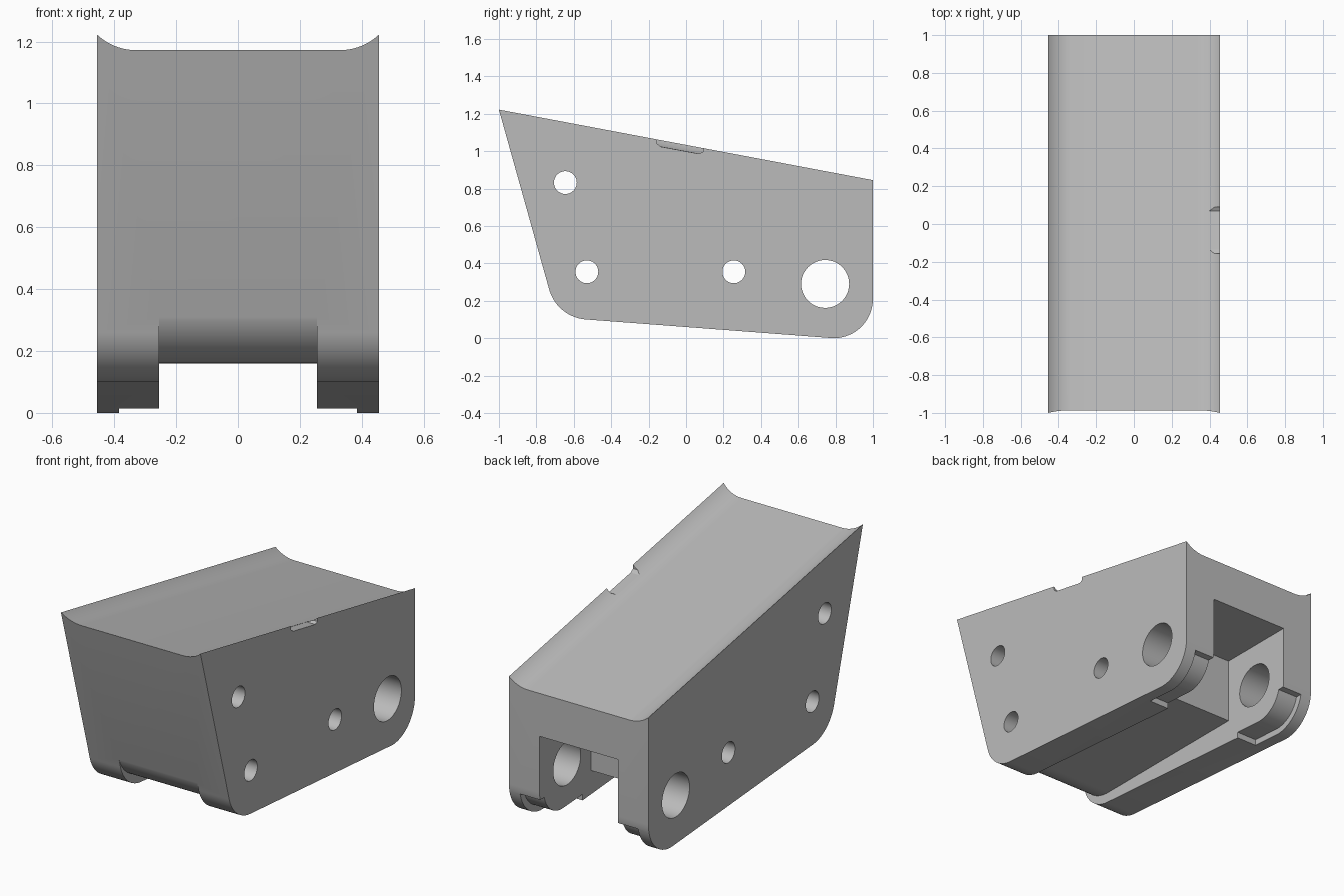
import bpy, bmesh
from math import sin, cos, radians
from mathutils import Vector

cube = bpy.data.objects.get("Cube")
if cube:
    bpy.data.objects.remove(cube, do_unlink=True)

HALF_W = 0.455      # half width of the block
SLOT_W = 0.255      # half width of the underside slot
SLOPE = -0.1885     # fall of the top towards the back


def arc(cx, cy, r, a0, a1, n=16):
    """Points on an arc, angles in degrees."""
    angles = [radians(a0 + (a1 - a0) * i / n) for i in range(n + 1)]
    return [(cx + r * cos(a), cy + r * sin(a)) for a in angles]


def fillet(before, corner, after, r, n=16):
    """Points that round a corner with an arc tangent to both sides."""
    c = Vector(corner)
    u = (Vector(before) - c).normalized()
    v = (Vector(after) - c).normalized()
    half = u.angle(v) / 2
    centre = c + (u + v).normalized() * (r / sin(half))
    reach = r * cos(half) / sin(half)
    start, end = c + u * reach - centre, c + v * reach - centre
    return [tuple(centre + start.lerp(end, i / n).normalized() * r)
            for i in range(n + 1)]


def prism(name, ring_a, ring_b):
    """Solid between two matching rings of points."""
    bm = bmesh.new()
    a = [bm.verts.new(p) for p in ring_a]
    b = [bm.verts.new(p) for p in ring_b]
    bm.faces.new(a)
    bm.faces.new(b[::-1])
    for i in range(len(a)):
        j = (i + 1) % len(a)
        bm.faces.new((a[j], a[i], b[i], b[j]))
    bmesh.ops.recalc_face_normals(bm, faces=bm.faces)
    mesh = bpy.data.meshes.new(name)
    bm.to_mesh(mesh)
    bm.free()
    obj = bpy.data.objects.new(name, mesh)
    bpy.context.scene.collection.objects.link(obj)
    return obj


def across(name, profile, x0, x1):
    """Extrude a side profile of (y, z) points along x."""
    return prism(name, [(x0, y, z) for y, z in profile],
                 [(x1, y, z) for y, z in profile])


def cut(body, cutter):
    """Subtract a cutter and discard it."""
    cutter.hide_render = True
    mod = body.modifiers.new(cutter.name, 'BOOLEAN')
    mod.operation = 'DIFFERENCE'
    mod.solver = 'EXACT'
    mod.object = cutter
    bpy.context.view_layer.objects.active = body
    bpy.ops.object.modifier_apply(modifier=mod.name)
    bpy.data.objects.remove(cutter, do_unlink=True)


# Main block: side profile, left tall so the top can be carved
top_front, top_back = (-1.028, 1.322), (1, 0.95)
low_front, low_back = (-0.69, 0.112), (0.79, 0)
profile = [top_front]
profile += fillet(top_front, low_front, low_back, 0.22)
profile += arc(0.79, 0.21, 0.21, -90, 0)
profile += [top_back]
block = across("housing_block", profile, -HALF_W, HALF_W)

# Dished top with raised lips along both long edges
right_curve = arc(0.33, 0.143, 0.19, -90, -45)
section = [(-x, z) for x, z in right_curve[::-1]] + right_curve
section += [(0.5, 0.4), (-0.5, 0.4)]
rings = [[(x, y, z + 1.222 + SLOPE * (y + 1)) for x, z in section]
         for y in (-1.2, 1.2)]
cut(block, prism("top_cutter", *rings))

# Shallow underside channel, opening into a deep slot at the back
channel = [(-0.9, 0.33)]
channel += fillet((-0.752, 0.33), (-0.704, 0.16), (0.52, 0.16), 0.23)
channel += [(0.52, 0.16), (0.52, 0.545), (1.2, 0.545), (1.2, -0.2), (-0.9, -0.2)]
cut(block, across("slot_cutter", channel, -SLOT_W, SLOT_W))

# Curved relief on the inner part of each rear leg
relief = [(0.6, -0.1), (0.6, 0.05)] + arc(0.79, 0.21, 0.172, -90, -14)
relief += [(1.2, 0.168), (1.2, -0.1)]
for side in (-1, 1):
    cut(block, across("relief_cutter", relief, side * 0.2, side * 0.385))

# Cross holes: three pin holes and the large pivot bore
for y, z, r in ((-0.645, 0.832, 0.061), (-0.53, 0.355, 0.061),
                (0.255, 0.355, 0.061), (0.745, 0.29, 0.128)):
    circle = arc(y, z, r, 0, 360, 48)[:-1]
    cut(block, across("hole_cutter", circle, -0.6, 0.6))

# Small notch in one lip
notch = [(-0.155, 1.2), (-0.155, 1.04), (-0.135, 1.024),
         (0.07, 0.986), (0.09, 0.996), (0.09, 1.2)]
cut(block, across("notch_cutter", notch, 0.4, 0.6))

# Plain grey finish
grey = bpy.data.materials.new("plain_grey")
grey.use_nodes = True
colour = (0.5, 0.5, 0.5, 1)
grey.diffuse_color = colour
grey.node_tree.nodes["Principled BSDF"].inputs["Base Color"].default_value = colour
block.data.materials.clear()
block.data.materials.append(grey)

bpy.ops.object.select_all(action='DESELECT')
block.select_set(True)
bpy.context.view_layer.objects.active = block
bpy.ops.object.shade_smooth_by_angle(angle=radians(25))
